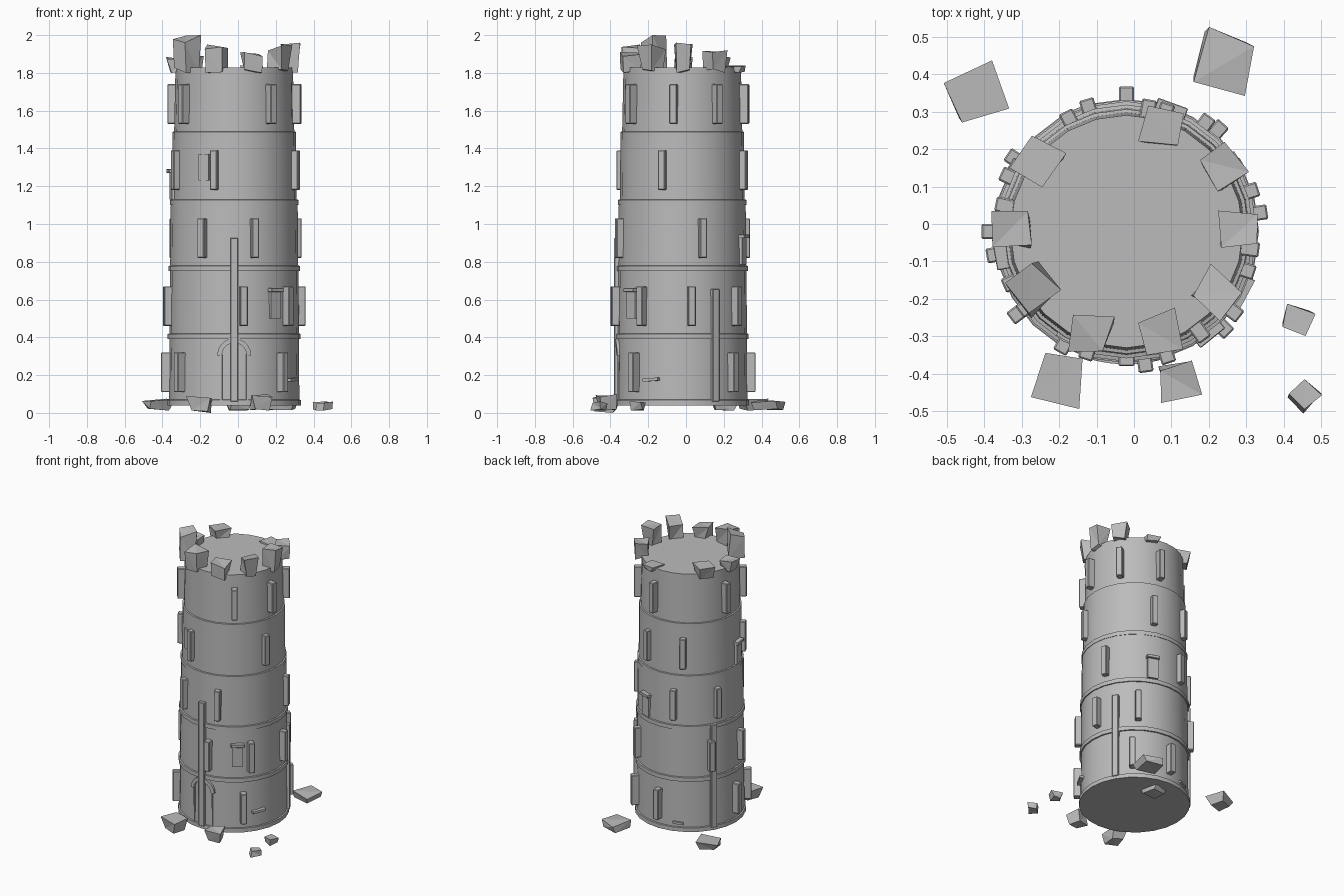
import bpy, bmesh, math, random
from mathutils import Matrix, Vector

if "Cube" in bpy.data.objects:
    bpy.data.objects.remove(bpy.data.objects["Cube"])

random.seed(4)
CX, CY = -0.02, -0.02          # tower axis
stone = bpy.data.materials.new("grey_stone")
stone.diffuse_color = (0.50, 0.50, 0.50, 1)
stone.use_nodes = True
stone.node_tree.nodes["Principled BSDF"].inputs["Base Color"].default_value = stone.diffuse_color


def finish(name, bm, smooth=False):
    bmesh.ops.recalc_face_normals(bm, faces=bm.faces[:])
    me = bpy.data.meshes.new(name)
    bm.to_mesh(me)
    bm.free()
    me.materials.append(stone)
    ob = bpy.data.objects.new(name, me)
    bpy.context.collection.objects.link(ob)
    if smooth:
        bpy.context.view_layer.objects.active = ob
        ob.select_set(True)
        bpy.ops.object.shade_smooth_by_angle(angle=math.radians(30))
        ob.select_set(False)
    return ob


def wall_box(name, ang, r0, r1, width, z0, z1, bevel=0.004, tilt=0):
    """Box standing on the tower wall, from radius r0 to r1 at an angle in degrees."""
    bm = bmesh.new()
    bmesh.ops.create_cube(bm, size=1)
    m = (Matrix.Translation((CX, CY, 0)) @ Matrix.Rotation(math.radians(ang), 4, 'Z')
         @ Matrix.Translation(((r0 + r1) / 2, 0, (z0 + z1) / 2))
         @ Matrix.Rotation(math.radians(tilt), 4, 'X')
         @ Matrix.Diagonal((r1 - r0, width, z1 - z0, 1)))
    bmesh.ops.transform(bm, matrix=m, verts=bm.verts)
    if bevel:
        bmesh.ops.bevel(bm, geom=bm.edges[:], offset=bevel, segments=1, affect='EDGES')
    return finish(name, bm)


def rock(name, x, y, z0, z1, size, ang, jitter=0.17, taper=0.85):
    """Rough broken block: a cube with shifted corners."""
    bm = bmesh.new()
    bmesh.ops.create_cube(bm, size=1)
    for v in bm.verts:
        s = taper if v.co.z < 0 else 1.0
        v.co.x = v.co.x * s + random.uniform(-jitter, jitter)
        v.co.y = v.co.y * s + random.uniform(-jitter, jitter)
        v.co.z -= math.copysign(random.uniform(0, 0.22), v.co.z)
    lo, hi = min(v.co.z for v in bm.verts), max(v.co.z for v in bm.verts)
    rot = Matrix.Rotation(math.radians(ang), 3, 'Z')
    for v in bm.verts:
        z = z0 + (v.co.z - lo) / (hi - lo) * (z1 - z0)
        p = rot @ Vector((v.co.x * size, v.co.y * size, 0))
        v.co = (x + p.x, y + p.y, z)
    bmesh.ops.triangulate(bm, faces=bm.faces[:])
    return finish(name, bm)


# Tower body: one lathed profile with a narrow band under every storey
radii = [0.345, 0.343, 0.339, 0.330, 0.318]
bands = [0.04, 0.39, 0.75, 1.10, 1.46, 1.828]
profile = []
for i, r in enumerate(radii):
    z = bands[i]
    profile += [(r + 0.009, z), (r + 0.009, z + 0.028), (r, z + 0.030), (r - 0.003, bands[i + 1])]
profile[-1] = (0.311, 1.828)
N = 24
bm = bmesh.new()
rings = [[bm.verts.new((CX + r * math.cos(2 * math.pi * k / N),
                        CY + r * math.sin(2 * math.pi * k / N), z)) for k in range(N)]
         for r, z in profile]
for a, b in zip(rings, rings[1:]):
    for k in range(N):
        bm.faces.new((a[k], a[(k + 1) % N], b[(k + 1) % N], b[k]))
bm.faces.new(rings[0][::-1])
bm.faces.new(rings[-1])
finish("tower_body", bm, True)

# Upright slabs on each storey: z0, z1, outer radius, angles
slabs = [
    (0.11, 0.32, 0.388, (217, -45, 48, 90, 180)),
    (0.46, 0.67, 0.380, (-82, -37, 8, 54, 147, 190)),
    (0.82, 1.03, 0.370, (241, -72, 18, 107, 155)),
    (1.18, 1.39, 0.360, (72, 117, 204, 252, -18)),
    (1.53, 1.74, 0.358, (-54, -8, 34, 80, 168, 217)),
]
for i, (z0, z1, r, angs) in enumerate(slabs):
    for j, a in enumerate(angs):
        wall_box(f"slab_{i + 1}_{j + 1}", a, r - 0.055, r, 0.04, z0, z1)

# Tall buttress strips rising from the ground band
for j, (a, top) in enumerate([(-90, 0.925), (30, 0.655), (150, 0.78)]):
    wall_box(f"buttress_{j + 1}", a, 0.31, 0.36, 0.042, 0.06, top, 0.003)

# Small windows with a lintel
for j, (a, z0, r) in enumerate([(-51, 0.50, 0.345), (70, 0.785, 0.343), (190, 1.13, 0.336)]):
    wall_box(f"window_panel_{j + 1}", a, r - 0.04, r + 0.006, 0.07, z0, z0 + 0.14, 0)
    wall_box(f"window_lintel_{j + 1}", a, r - 0.04, r + 0.022, 0.085, z0 + 0.14, z0 + 0.16, 0.002)
wall_box("blind_window", 241, 0.29, 0.334, 0.06, 1.23, 1.37, 0)

# Door: two jambs and a half round arch
for j, s in enumerate((-1, 1)):
    wall_box(f"door_jamb_{j + 1}", -90 + s * 11.5, 0.30, 0.349, 0.012, 0.06, 0.31, 0)
bm = bmesh.new()
loops = []
for k in range(11):
    t = math.pi * k / 10
    loop = []
    for r, d in ((0.065, 0.30), (0.09, 0.30), (0.09, 0.355), (0.065, 0.355)):
        u = r * math.cos(t)
        loop.append(bm.verts.new((CX + u, CY - math.sqrt(d * d - u * u), 0.305 + r * math.sin(t))))
    loops.append(loop)
for a, b in zip(loops, loops[1:]):
    for k in range(4):
        bm.faces.new((a[k], a[(k + 1) % 4], b[(k + 1) % 4], b[k]))
bm.faces.new(loops[0])
bm.faces.new(loops[-1])
finish("door_arch", bm)

# Loose splinters stuck in the wall
wall_box("wall_chip_1", -28, 0.32, 0.365, 0.09, 0.168, 0.184, 0, 4)
wall_box("wall_chip_2", 112, 0.32, 0.355, 0.07, 0.09, 0.105, 0, -4)

# Broken battlements: x, y, top, size, turn
merlons = [
    (0.075, 0.26, 1.84, 0.088, -15), (0.235, 0.15, 1.92, 0.095, 32),
    (0.28, -0.015, 1.96, 0.095, 0), (0.215, -0.185, 1.95, 0.095, -35),
    (0.075, -0.29, 1.91, 0.095, 10), (-0.115, -0.295, 1.95, 0.10, -10),
    (-0.27, -0.18, 2.0, 0.105, 35), (-0.325, -0.02, 1.885, 0.09, 0),
    (-0.255, 0.16, 1.89, 0.10, -30),
]
for j, (x, y, top, s, a) in enumerate(merlons):
    rock(f"battlement_{j + 1}", x, y, 1.80, top, s, a, 0.13)

# Fallen rubble around the foot: x, y, bottom, top, size, turn
rubble = [
    (-0.425, 0.35, 0.012, 0.075, 0.12, 20), (0.235, 0.43, 0.015, 0.065, 0.135, -15),
    (-0.195, -0.415, 0.0, 0.09, 0.11, -15), (0.115, -0.42, 0.012, 0.10, 0.095, 15),
    (0.435, -0.255, 0.012, 0.06, 0.065, -25), (0.455, -0.455, 0.012, 0.06, 0.072, 45),
    (0.0, 0.2, 0.012, 0.055, 0.11, 15),
]
for j, (x, y, z0, z1, s, a) in enumerate(rubble):
    rock(f"rubble_{j + 1}", x, y, z0, z1, s, a, 0.13)
